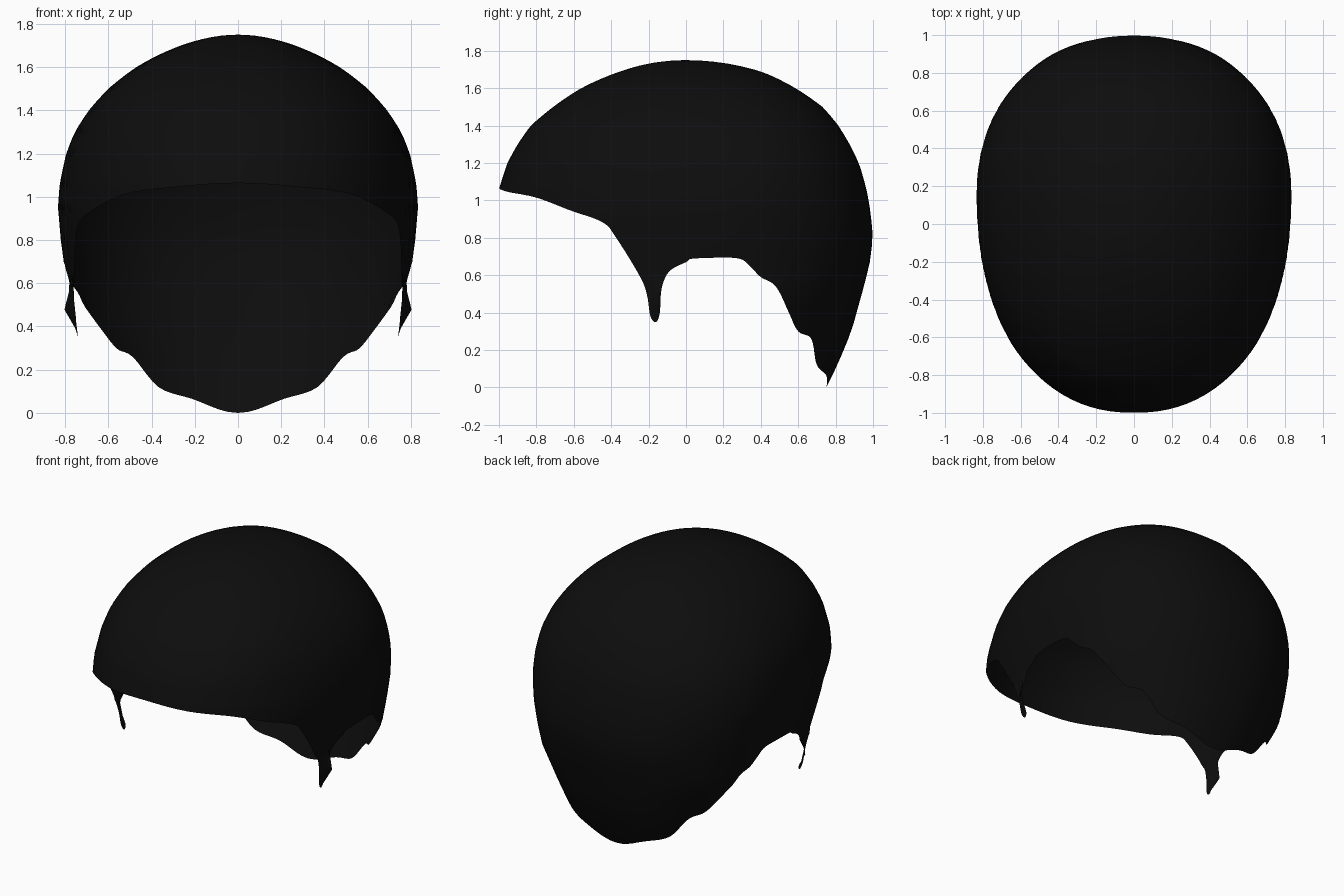
import bpy, bmesh, math

if "Cube" in bpy.data.objects:
    bpy.data.objects.remove(bpy.data.objects["Cube"])

TOP = 1.75
POWER = 2.2      # roundness of the horizontal sections
ROWS = 32
STEPS = 5        # columns between two hem points

# Horizontal sections: height, half width, front y, back y
SECTIONS = [
    (1.75, 0, 0, 0), (1.735, .14, -.18, .20), (1.69, .29, -.35, .40),
    (1.6, .47, -.56, .585), (1.5, .60, -.71, .73), (1.4, .69, -.83, .815),
    (1.3, .755, -.90, .875), (1.2, .795, -.955, .925), (1.06, .825, -1, .965),
    (.95, .833, -1.01, .985), (.8, .82, -1.01, 1.0), (.65, .80, -.99, .98),
    (.5, .78, -.98, .94), (.3, .68, -.95, .885), (.12, .61, -.90, .81), (0, .55, -.85, .75)]

# Lower hem from the forehead past the sideburn and ear to the nape: y, z
HEM = [(-1, 1.063), (-.95, 1.045), (-.8, 1.015), (-.6, .94), (-.45, .885), (-.38, .81),
       (-.25, .6), (-.21, .5), (-.19, .38), (-.16, .35), (-.14, .4), (-.13, .53),
       (-.09, .62), (0, .67), (.05, .69), (.28, .69), (.35, .64), (.4, .59), (.48, .54),
       (.55, .4), (.6, .3), (.67, .26), (.7, .12), (.75, .065), (.75, 0)]


def section(z):
    """Half width, centre y, front and back extents at a height."""
    u = math.sqrt(max(0, TOP - z))
    for a, b in zip(SECTIONS, SECTIONS[1:]):
        ua, ub = math.sqrt(TOP - a[0]), math.sqrt(TOP - b[0])
        if u <= ub or b is SECTIONS[-1]:
            f = min(1, (u - ua) / (ub - ua))
            w, front, back = (p + (q - p) * f for p, q in zip(a[1:], b[1:]))
            break
    centre = .15 * min(1, (TOP - z) / .6)
    return w, centre, centre - front, back - centre


def hem_angle(y, z):
    w, centre, front, back = section(z)
    c = (y - centre) / (front if y < centre else back)
    c = max(-1, min(1, c))
    return math.acos(-math.copysign(abs(c) ** (POWER / 2), c))


def surface(t, z):
    w, centre, front, back = section(z)
    c = -math.cos(t)
    y = centre + math.copysign(abs(c) ** (2 / POWER), c) * (front if c < 0 else back)
    x = w * max(0, math.sin(t)) ** (2 / POWER)
    if z < .58 and y < .1:                      # sideburn, rear edge flares outward
        flare = max(0, 1 - abs(z - .48) / .11) * max(0, min(1, (y + .2) / .07))
        x = .765 - .025 * (.58 - z) / .23 + .055 * flare
    return x, y, z


def smooth(a, b, c, d, f):
    return b + .5 * f * (c - a + f * (2 * a - 5 * b + 4 * c - d + f * (3 * (b - c) + d - a)))


# Smooth hem as (angle, height) columns
pts = [(hem_angle(y, z), z) for y, z in HEM]
pts[0], pts[-1] = (0, pts[0][1]), (math.pi, 0)
ext = [(-pts[1][0], pts[1][1])] + pts + [(2 * math.pi - pts[-2][0], pts[-2][1])]
columns = []
for i in range(len(pts) - 1):
    for s in range(STEPS):
        f = s / STEPS
        t, z = (smooth(*(p[k] for p in ext[i:i + 4]), f) for k in (0, 1))
        columns.append((max(0, min(math.pi, t)), max(0, z)))
columns.append(pts[-1])

# Half of the hair shell, from crown to hem
bm = bmesh.new()
grid = []
for t, hem in columns:
    grid.append([bm.verts.new(surface(t, TOP - (TOP - hem) * (1 - math.cos(r / ROWS * math.pi / 2))))
                 for r in range(ROWS + 1)])
for a, b in zip(grid, grid[1:]):
    for r in range(ROWS):
        bm.faces.new((a[r], a[r + 1], b[r + 1], b[r]))
bmesh.ops.remove_doubles(bm, verts=bm.verts, dist=.0004)
for v in bm.verts:
    if abs(v.co.x) < .0005:
        v.co.x = 0
bmesh.ops.recalc_face_normals(bm, faces=bm.faces)
if sum(f.normal.z * f.calc_area() for f in bm.faces) < 0:
    bmesh.ops.reverse_faces(bm, faces=bm.faces)
mesh = bpy.data.meshes.new("hair_shell")
bm.to_mesh(mesh)
bm.free()

hair = bpy.data.objects.new("hair_shell", mesh)
bpy.context.collection.objects.link(hair)
black = bpy.data.materials.new("soft black")
black.diffuse_color = (.004, .004, .004, 1)
black.use_nodes = True
black.node_tree.nodes["Principled BSDF"].inputs["Base Color"].default_value = black.diffuse_color
mesh.materials.append(black)

# Mirror to the other side and shade smooth
mirror = hair.modifiers.new("mirror", 'MIRROR')
mirror.use_clip = True
mirror.merge_threshold = .001
mesh.shade_smooth()
